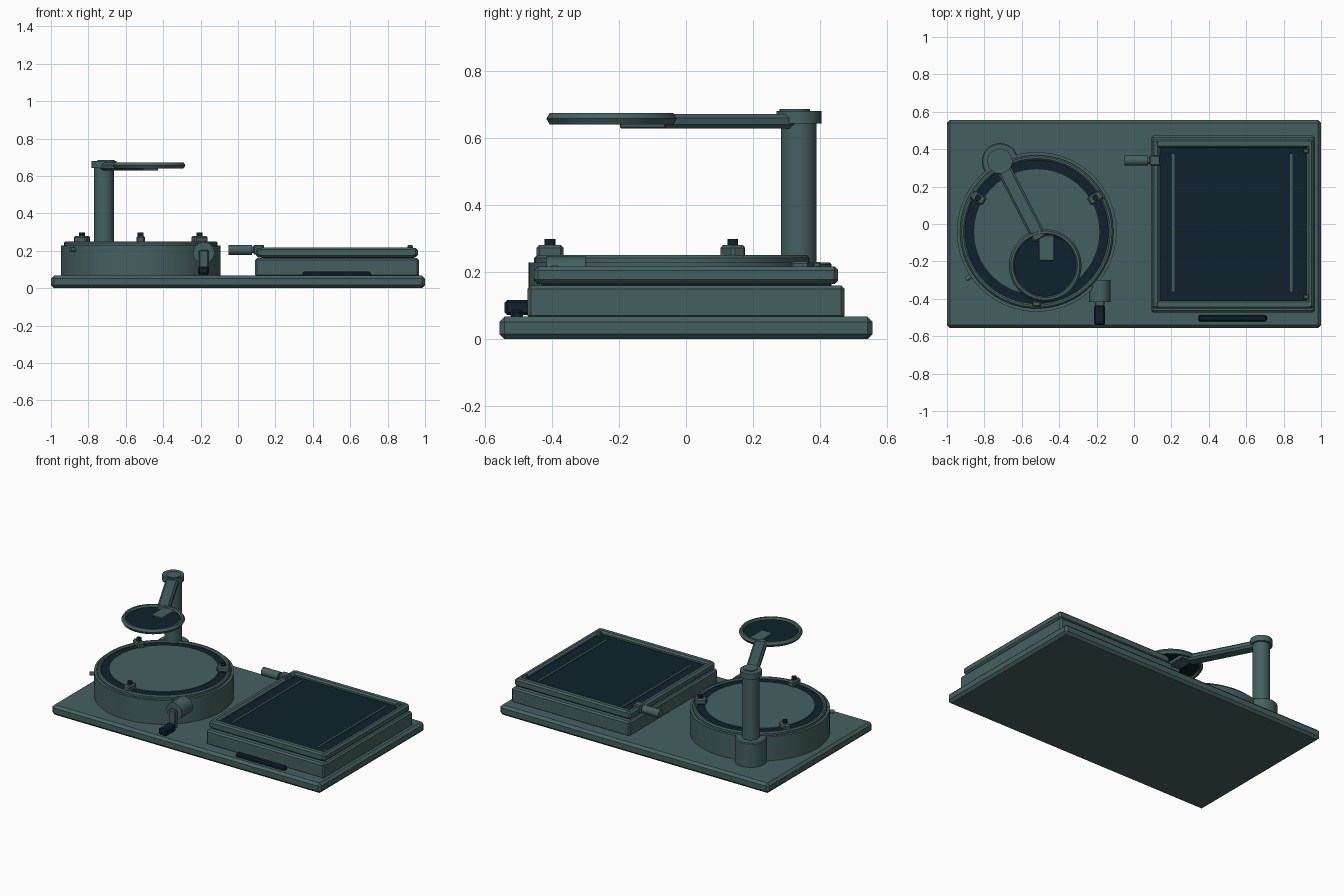
import bpy, math
from mathutils import Vector

if "Cube" in bpy.data.objects:
    bpy.data.objects.remove(bpy.data.objects["Cube"])


def material(name, rgb):
    m = bpy.data.materials.new(name)
    m.diffuse_color = (*rgb, 1)
    m.use_nodes = True
    m.node_tree.nodes["Principled BSDF"].inputs["Base Color"].default_value = m.diffuse_color
    return m


TEAL = material("slate teal", (0.060, 0.117, 0.117))
DARK = material("dark navy", (0.0045, 0.0150, 0.0250))


def finish(o, name, mat, bevel=0):
    o.name = name
    o.data.materials.clear()
    o.data.materials.append(mat)
    if bevel:
        b = o.modifiers.new("bevel", 'BEVEL')
        b.width, b.segments, b.limit_method = bevel, 1, 'ANGLE'
        b.angle_limit = math.radians(40)
    return o


def box(name, x0, x1, y0, y1, z0, z1, mat=TEAL, bevel=0.0, turn=0.0):
    bpy.ops.mesh.primitive_cube_add(
        size=1, location=((x0 + x1) / 2, (y0 + y1) / 2, (z0 + z1) / 2))
    o = bpy.context.object
    o.scale = (x1 - x0, y1 - y0, z1 - z0)
    bpy.ops.object.transform_apply(location=False, rotation=False, scale=True)
    o.rotation_euler.z = turn
    return finish(o, name, mat, bevel)


def rod(name, a, b, r, mat=TEAL, bevel=0.0, sides=32):
    a, b = Vector(a), Vector(b)
    bpy.ops.mesh.primitive_cylinder_add(
        vertices=sides, radius=r, depth=(b - a).length, location=(a + b) / 2)
    o = bpy.context.object
    o.rotation_euler = (b - a).to_track_quat('Z', 'Y').to_euler()
    bpy.ops.object.shade_smooth_by_angle(angle=math.radians(30))
    return finish(o, name, mat, bevel)


def lathe(name, cx, cy, profile, mat=TEAL, n=64, closed=True):
    """Spin a closed (radius, z) profile into a ring."""
    k = len(profile)
    verts, faces = [], []
    for i in range(n):
        t = 2 * math.pi * i / n
        verts += [(cx + r * math.cos(t), cy + r * math.sin(t), z) for r, z in profile]
    for i in range(n):
        j = (i + 1) % n
        for p in range(k):
            q = (p + 1) % k
            faces.append((i * k + p, j * k + p, j * k + q, i * k + q))
    me = bpy.data.meshes.new(name)
    me.from_pydata(verts, [], faces)
    o = bpy.data.objects.new(name, me)
    bpy.context.collection.objects.link(o)
    bpy.context.view_layer.objects.active = o
    bpy.ops.object.select_all(action='DESELECT')
    o.select_set(True)
    bpy.ops.object.shade_smooth_by_angle(angle=math.radians(30))
    return finish(o, name, mat)


# Base board
box("base_board", -1, 1, -0.556, 0.556, 0, 0.067, bevel=0.016)

# Round drum with raised rim, dark groove and inner platter
CX, CY = -0.52, -0.042
rod("drum", (CX, CY, 0.06), (CX, CY, 0.228), 0.427, sides=64)
lathe("drum_rim", CX, CY, [(0.41, 0.22), (0.41, 0.242), (0.402, 0.25),
                           (0.392, 0.25), (0.384, 0.243), (0.384, 0.22)])
rod("dark_groove", (CX, CY, 0.22), (CX, CY, 0.240), 0.388, DARK, sides=64)
rod("platter", (CX, CY, 0.22), (CX, CY, 0.245), 0.335, sides=64)

# Three rim clamps with dark screws
for i, deg in enumerate((30, 150, 270)):
    a = math.radians(deg)
    x, y = CX + 0.363 * math.cos(a), CY + 0.363 * math.sin(a)
    box(f"clamp_{i}", x - 0.04, x + 0.04, y - 0.024, y + 0.024, 0.24, 0.28,
        bevel=0.008, turn=a)
    rod(f"clamp_screw_{i}", (x, y, 0.275), (x, y, 0.298), 0.016, DARK, sides=16)

# Small peg on the drum side
a = math.radians(214)
rod("drum_peg", (CX + 0.40 * math.cos(a), CY + 0.40 * math.sin(a), 0.205),
    (CX + 0.455 * math.cos(a), CY + 0.455 * math.sin(a), 0.205), 0.012, sides=16)

# Post, its foot and cap
PX, PY = -0.717, 0.336
rod("post_foot", (PX, PY, 0.06), (PX, PY, 0.229), 0.097, bevel=0.006, sides=48)
rod("post", (PX, PY, 0.2), (PX, PY, 0.65), 0.053)
rod("post_cap", (PX, PY, 0.642), (PX, PY, 0.680), 0.067)
rod("post_cap_disc", (PX + 0.012, PY - 0.012, 0.67), (PX + 0.012, PY - 0.012, 0.686), 0.045)

# Swinging arm and bracket
ex, ey = -0.50, -0.085
length = math.hypot(ex - PX, ey - PY)
mx, my = (ex + PX) / 2, (ey + PY) / 2
box("arm", mx - length / 2, mx + length / 2, my - 0.04, my + 0.04, 0.628, 0.671,
    bevel=0.012, turn=math.atan2(ey - PY, ex - PX))
box("arm_bracket", -0.51, -0.427, -0.197, -0.06, 0.628, 0.667, bevel=0.004)

# Lens ring and dark glass
LX, LY = -0.475, -0.222
lathe("lens_ring", LX, LY, [(0.194, 0.657), (0.184, 0.673), (0.172, 0.673),
                            (0.163, 0.657), (0.172, 0.640), (0.184, 0.640)])
rod("lens_glass", (LX, LY, 0.651), (LX, LY, 0.661), 0.168, DARK, sides=64)

# Crank at the drum front
rod("crank_hub", (-0.183, -0.30, 0.189), (-0.183, -0.416, 0.189), 0.057)
box("crank_lever", -0.208, -0.158, -0.442, -0.412, 0.085, 0.205, bevel=0.006)
box("crank_grip", -0.213, -0.155, -0.54, -0.434, 0.072, 0.117, DARK, bevel=0.008)

# Square box with hinged frame
box("tray_box", 0.092, 0.968, -0.472, 0.472, 0.06, 0.160, bevel=0.01)
box("tray_gap", 0.125, 0.94, -0.43, 0.43, 0.15, 0.175, DARK)
box("dark_bed", 0.12, 0.94, -0.43, 0.43, 0.172, 0.196, DARK)
for name, x0, x1 in (("left", 0.096, 0.138), ("right", 0.923, 0.962)):
    box(f"frame_{name}", x0, x1, -0.453, 0.453, 0.165, 0.216, bevel=0.012)
for name, s in (("front", -1), ("back", 1)):
    ya, yb = sorted((s * 0.408, s * 0.453))
    box(f"frame_{name}", 0.115, 0.945, ya, yb, 0.165, 0.217, bevel=0.010)
    box(f"frame_pin_{name}", 0.905, 0.935, s * 0.39 - 0.012, s * 0.39 + 0.012,
        0.19, 0.220 if s < 0 else 0.230, bevel=0.004)
for name, x in (("left", 0.21), ("right", 0.84)):
    box(f"bed_strip_{name}", x - 0.007, x + 0.007, -0.36, 0.375, 0.19, 0.200)

# Dark slot plate in front of the box
box("front_handle", 0.345, 0.71, -0.522, -0.486, 0.06, 0.089, DARK, bevel=0.008)

# Side tube joined to the frame
rod("side_tube", (-0.05, 0.34, 0.205), (0.075, 0.34, 0.205), 0.027)
rod("side_tube_neck", (0.07, 0.34, 0.205), (0.11, 0.34, 0.205), 0.018)
box("side_tube_block", 0.082, 0.14, 0.313, 0.367, 0.18, 0.232, bevel=0.006)
